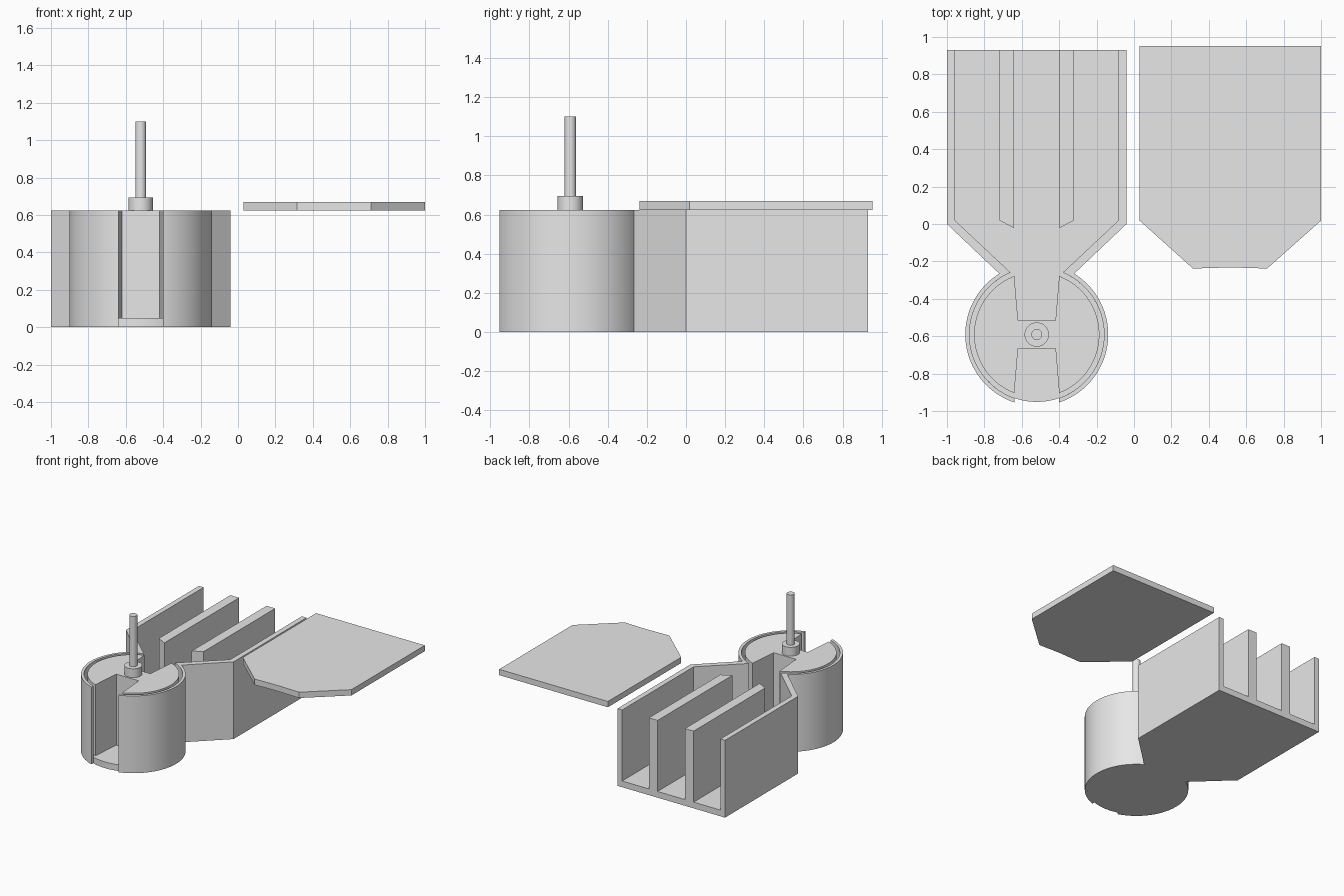
import bpy, bmesh
from math import acos, cos, sin, pi

cube = bpy.data.objects.get("Cube")
if cube:
    bpy.data.objects.remove(cube, do_unlink=True)

# Single plain grey plastic
grey = bpy.data.materials.new("light grey plastic")
grey.use_nodes = True
colour = (0.8, 0.8, 0.8, 1)
grey.diffuse_color = colour
grey.node_tree.nodes["Principled BSDF"].inputs["Base Color"].default_value = colour

CX, CY = -0.52, -0.591          # centre of the drum
TOP, FLOOR, BACK = 0.623, 0.05, 0.931
OUTER, INNER, ROTOR = 0.382, 0.36, 0.335
SLOT, NECK = 0.12, 0.14         # half widths of the two drum openings


def prism(name, outline, z0, z1):
    """Extrude a closed outline from z0 to z1."""
    bm = bmesh.new()
    base = bm.faces.new([bm.verts.new((x, y, z0)) for x, y in outline])
    grown = bmesh.ops.extrude_face_region(bm, geom=[base], use_keep_orig=True)
    for v in grown["geom"]:
        if isinstance(v, bmesh.types.BMVert):
            v.co.z = z1
    bmesh.ops.recalc_face_normals(bm, faces=bm.faces)
    mesh = bpy.data.meshes.new(name)
    bm.to_mesh(mesh)
    bm.free()
    obj = bpy.data.objects.new(name, mesh)
    bpy.context.collection.objects.link(obj)
    mesh.materials.append(grey)
    bpy.ops.object.select_all(action="DESELECT")
    obj.select_set(True)
    bpy.context.view_layer.objects.active = obj
    bpy.ops.object.shade_smooth_by_angle(angle=pi / 6)
    return obj


def arc(r, a0, a1, n=48):
    """Arc around the drum axis, in coordinates relative to CX."""
    steps = [a0 + (a1 - a0) * i / n for i in range(n + 1)]
    return [(r * cos(a), CY + r * sin(a)) for a in steps]


def place(points, side=1):
    return [(CX + side * x, y) for x, y in points]


def both(points):
    """Close a half outline with its mirror image."""
    return place(points) + place(points[::-1], -1)


# Tray and drum walls, one continuous wall per side, and the dividers
wall = ([(0.48, BACK), (0.48, 0)]
        + arc(OUTER, acos(0.2 / OUTER), -acos(SLOT / OUTER))
        + arc(INNER, -acos(SLOT / INNER), acos(NECK / INNER))
        + [(0.438, 0.02), (0.438, BACK)])
divider = [(0.122, BACK), (0.122, -0.022), (0.2, 0.02), (0.2, BACK)]
for side, label in ((1, "left"), (-1, "right")):
    prism(label + "_wall", place(wall, side), 0, TOP)
    prism(label + "_divider", place(divider, side), FLOOR, TOP)

# Floor between the walls, shared by tray and drum
half_floor = (arc(INNER, -pi / 2 + 0.02, acos(NECK / INNER))
              + [(0.438, 0.02), (0.438, BACK)])
prism("floor", both(half_floor), 0, FLOOR)

# Rotor with two tapered pockets
half_rotor = ([(0.1, CY - 0.075)]
              + arc(ROTOR, -acos(SLOT / ROTOR), acos(SLOT / ROTOR))
              + [(0.1, CY + 0.075)])
prism("rotor", both(half_rotor), FLOOR, TOP)

# Hub and drive shaft
prism("hub", place(arc(0.065, 0, 2 * pi)[:-1]), TOP, 0.694)
prism("shaft", place(arc(0.029, 0, 2 * pi)[:-1]), 0.694, 1.1)

# Separate lid, lying beside the tray
lid = [(0.03, 0.953), (0.03, 0.018), (0.315, -0.238), (0.52, -0.232),
       (0.712, -0.238), (1, 0.018), (1, 0.953)]
prism("lid", lid, TOP, 0.67)
